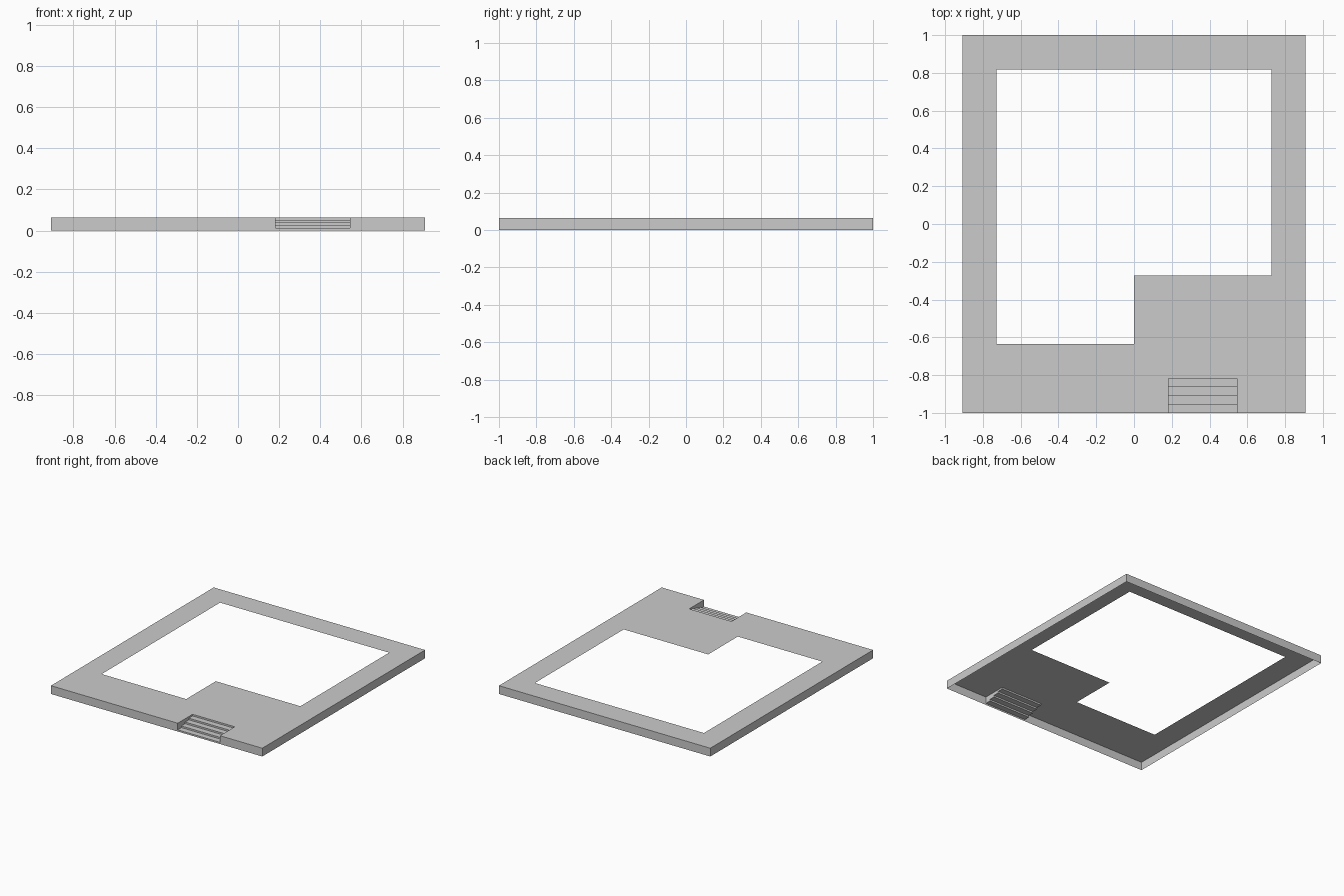
import bpy, bmesh

if "Cube" in bpy.data.objects:
    bpy.data.objects.remove(bpy.data.objects["Cube"])

U = 1 / 11                      # layout module
H = 0.0645                      # deck height
STEPS = 5                       # risers, with one tread fewer
X, Y = 10 * U, 1.0              # outer half sizes
SX0, SX1 = 2 * U, 6 * U         # stair notch in x
SY = -9 * U                     # back of the stair notch


def finish(name, bm):
    mesh = bpy.data.meshes.new(name)
    bm.to_mesh(mesh)
    bm.free()
    obj = bpy.data.objects.new(name, mesh)
    bpy.context.collection.objects.link(obj)
    return obj


def strip(name, a, b):
    """Open sheet between two matching point rows."""
    bm = bmesh.new()
    va, vb = [bm.verts.new(p) for p in a], [bm.verts.new(p) for p in b]
    for i in range(len(a) - 1):
        bm.faces.new((va[i], va[i + 1], vb[i + 1], vb[i]))
    return finish(name, bm)


# Deck: thin sheet with the stair notch and an L-shaped opening
outer = [(SX1, -Y), (X, -Y), (X, Y), (-X, Y), (-X, -Y), (SX0, -Y)]
notch = [(SX0, SY), (SX1, SY)]
opening = [(-8 * U, -7 * U), (0, -7 * U), (0, -3 * U), (8 * U, -3 * U),
           (8 * U, 9 * U), (-8 * U, 9 * U)]
bm = bmesh.new()
for loop in (outer + notch, opening):
    vs = [bm.verts.new((x, y, H)) for x, y in loop]
    for i, v in enumerate(vs):
        bm.edges.new((vs[i - 1], v))
bmesh.ops.triangle_fill(bm, edges=bm.edges[:], use_beauty=True, normal=(0, 0, 1))
for f in bm.faces:
    f.normal_update()
    if f.normal.z < 0:
        f.normal_flip()
finish("deck", bm)

# Outer skirt, open at the stairs and underneath
strip("skirt", [(x, y, 0) for x, y in outer], [(x, y, H) for x, y in outer])

# Stairs: folded sheet of risers and treads
profile = []
for i in range(STEPS):
    y = -Y + (SY + Y) * i / (STEPS - 1)
    profile += [(y, H * i / STEPS), (y, H * (i + 1) / STEPS)]
strip("stairs", [(SX1, y, z) for y, z in profile], [(SX0, y, z) for y, z in profile])

# Stepped cheeks closing the sides of the notch
for name, x, order in (("left_cheek", SX0, 1), ("right_cheek", SX1, -1)):
    bm = bmesh.new()
    pts = (profile[1:] + [(-Y, H)])[::order]
    bm.faces.new([bm.verts.new((x, y, z)) for y, z in pts])
    finish(name, bm)
